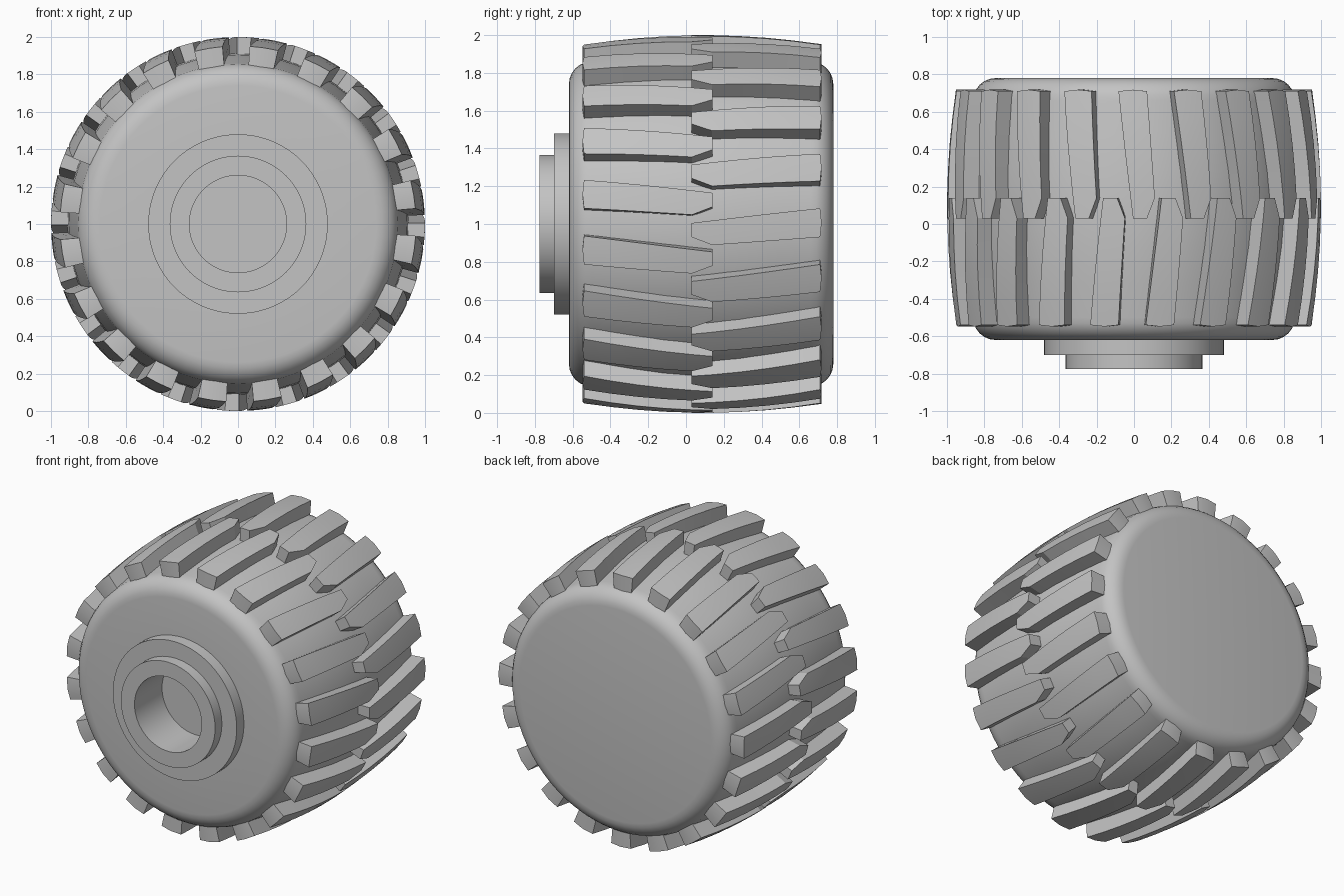
import bpy
import bmesh
from math import sin, cos, pi, radians
from mathutils import Matrix

cube = bpy.data.objects.get("Cube")
if cube:
    bpy.data.objects.remove(cube)

MID = 0.08        # middle of the tyre along y
TREADS = 20       # blocks in each row

grey = bpy.data.materials.new("plain_grey")
grey.use_nodes = True
grey.diffuse_color = (0.55, 0.55, 0.55, 1)
grey.node_tree.nodes["Principled BSDF"].inputs["Base Color"].default_value = (0.55, 0.55, 0.55, 1)


def finish(bm, name):
    """Turn a bmesh into a shaded object whose axle is at z = 1."""
    bmesh.ops.recalc_face_normals(bm, faces=bm.faces)
    mesh = bpy.data.meshes.new(name)
    bm.to_mesh(mesh)
    bm.free()
    mesh.materials.append(grey)
    ob = bpy.data.objects.new(name, mesh)
    ob.location.z = 1
    bpy.context.collection.objects.link(ob)
    bpy.ops.object.select_all(action='DESELECT')
    ob.select_set(True)
    bpy.context.view_layer.objects.active = ob
    bpy.ops.object.shade_smooth_by_angle(angle=radians(20))
    return ob


def lathe(name, profile, steps=72):
    """Spin (radius, y) points about the y axis."""
    bm = bmesh.new()
    verts = [bm.verts.new((r, y, 0)) for r, y in profile]
    edges = [bm.edges.new(pair) for pair in zip(verts, verts[1:])]
    bmesh.ops.spin(bm, geom=verts + edges, cent=(0, 0, 0), axis=(0, 1, 0),
                   angle=2 * pi, steps=steps)
    bmesh.ops.remove_doubles(bm, verts=bm.verts, dist=0.0005)
    return finish(bm, name)


# Tyre body: rounded shoulders and a slightly crowned middle
shoulder = [(0.74 + 0.12 * sin(a), -0.50 - 0.12 * cos(a))
            for a in (radians(15 * i) for i in range(7))]
half = shoulder + [(0.885, -0.32), (0.905, -0.12)]
back = [(r, 2 * MID - y) for r, y in reversed(half)]
lathe("tyre_body", [(0, -0.45), (0.3, -0.45), (0.3, -0.62)] + half
      + [(0.912, MID)] + back + [(0, 2 * MID + 0.62)])

# Stepped hub with a blind axle hole
lathe("hub", [(0, -0.47), (0.26, -0.47), (0.26, -0.775), (0.365, -0.775),
              (0.365, -0.70), (0.48, -0.70), (0.48, -0.61), (0.28, -0.61),
              (0.28, -0.455), (0, -0.455)])


def add_block(bm):
    """One slanted tread block of the front row, with a clipped inner corner."""
    clip = 0.84
    top, bottom = [], []
    for s in (0, 0.21, 0.42, 0.63, clip, 1):
        high = 14.2 - 4.7 * s
        low = 5 - 2.2 * s / clip if s <= clip else 5.2
        for layer, inner in ((top, False), (bottom, True)):
            row = []
            for k in range(3):
                a = radians(low + (high - low) * k / 2)
                y = -0.54 + 0.68 * s
                radius = 1 - 0.048 * ((y - MID) / 0.62) ** 2
                if inner:
                    radius = 0.8
                if s == 0 and k == 1:
                    y -= 0.008          # faint ridge down the outer end
                row.append(bm.verts.new((radius * cos(a), y, radius * sin(a))))
            layer.append(row)
    for i in range(len(top) - 1):
        for layer in (top, bottom):
            for k in range(2):
                bm.faces.new((layer[i][k], layer[i][k + 1],
                              layer[i + 1][k + 1], layer[i + 1][k]))
        for k in (0, 2):
            bm.faces.new((top[i][k], top[i + 1][k], bottom[i + 1][k], bottom[i][k]))
    for i in (0, -1):
        for k in range(2):
            bm.faces.new((top[i][k], top[i][k + 1], bottom[i][k + 1], bottom[i][k]))


def tread_row(name, mirrored):
    bm = bmesh.new()
    add_block(bm)
    if mirrored:
        for v in bm.verts:
            v.co.y = 2 * MID + 0.01 - v.co.y
        bmesh.ops.rotate(bm, verts=bm.verts, cent=(0, 0, 0),
                         matrix=Matrix.Rotation(radians(9.2), 3, 'Y'))
    block = list(bm.verts) + list(bm.edges) + list(bm.faces)
    for i in range(1, TREADS):
        copy = bmesh.ops.duplicate(bm, geom=block)["geom"]
        bmesh.ops.rotate(bm, cent=(0, 0, 0),
                         verts=[g for g in copy if isinstance(g, bmesh.types.BMVert)],
                         matrix=Matrix.Rotation(2 * pi * i / TREADS, 3, 'Y'))
    finish(bm, name)


# Two interlocking rows of tread blocks
tread_row("front_tread_row", False)
tread_row("back_tread_row", True)
